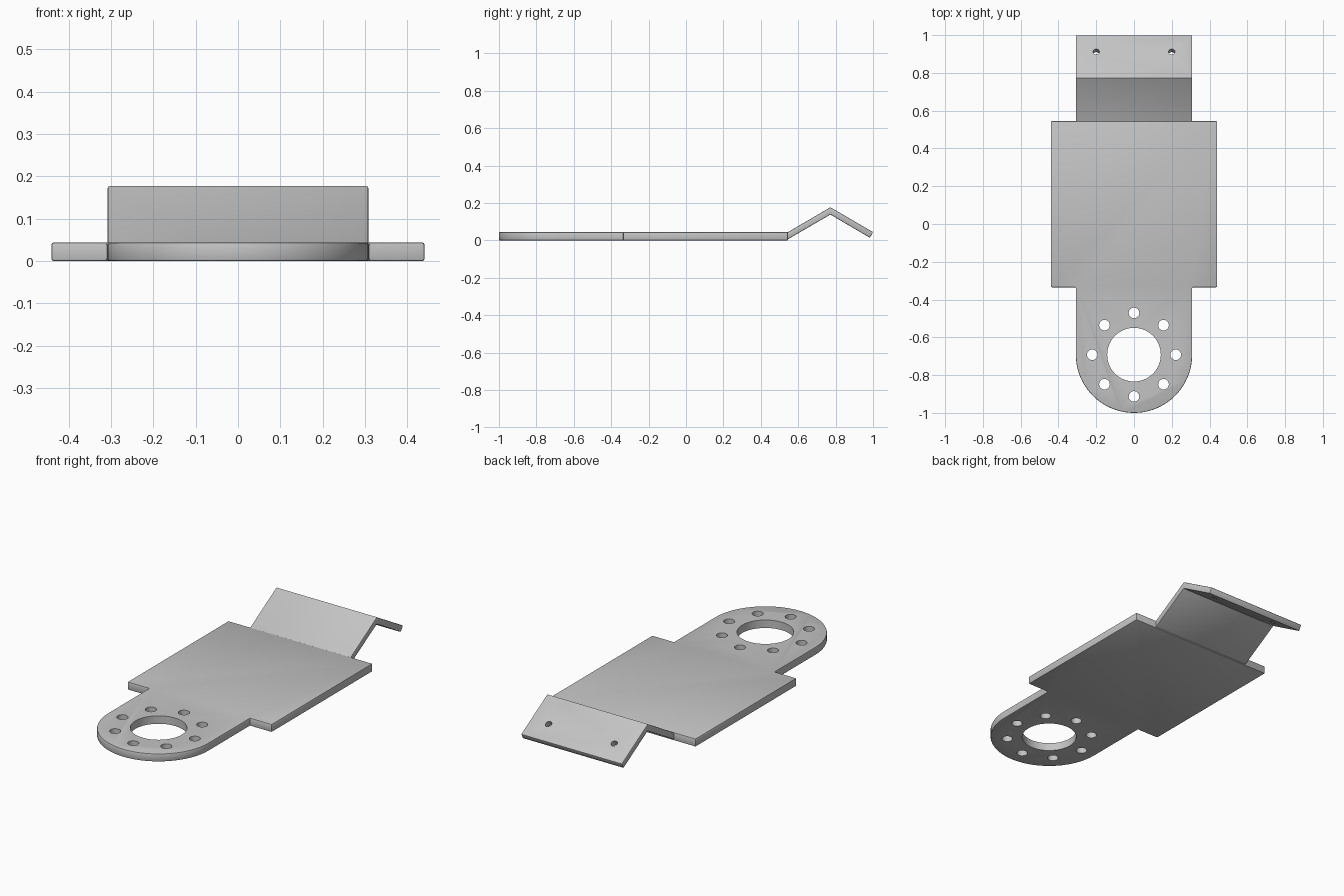
import bpy, bmesh
from math import cos, sin, pi, radians
from mathutils import Matrix, Vector

if "Cube" in bpy.data.objects:
    bpy.data.objects.remove(bpy.data.objects["Cube"])

THICK = 0.044        # plate thickness
NARROW = 0.308       # half width of the rounded tab and the bent flap
WIDE = 0.44          # half width of the middle plate
HUB_Y = -0.692       # centre of the rounded tab

metal = bpy.data.materials.new("plain_grey_metal")
metal.use_nodes = True
grey = (0.55, 0.55, 0.55, 1)
metal.diffuse_color = grey
metal.node_tree.nodes["Principled BSDF"].inputs["Base Color"].default_value = grey


def add_object(name, bm):
    bmesh.ops.recalc_face_normals(bm, faces=bm.faces)
    mesh = bpy.data.meshes.new(name)
    bm.to_mesh(mesh)
    bm.free()
    mesh.materials.append(metal)
    obj = bpy.data.objects.new(name, mesh)
    bpy.context.collection.objects.link(obj)
    return obj


def extrude_outline(name, points, direction):
    bm = bmesh.new()
    face = bm.faces.new([bm.verts.new(p) for p in points])
    moved = bmesh.ops.extrude_face_region(bm, geom=[face])["geom"]
    verts = [v for v in moved if isinstance(v, bmesh.types.BMVert)]
    bmesh.ops.translate(bm, verts=verts, vec=Vector(direction))
    # the starting face stays as the underside cap
    if not face.is_valid:
        bmesh.ops.holes_fill(bm, edges=bm.edges)
    return add_object(name, bm)


def drill(obj, holes, tilt=0):
    """Soften the outer edges, then cut round holes given as (centre, radius)."""
    bm = bmesh.new()
    for centre, radius in holes:
        place = Matrix.Translation(centre) @ Matrix.Rotation(tilt, 4, 'X')
        bmesh.ops.create_cone(bm, cap_ends=True, segments=40, radius1=radius,
                              radius2=radius, depth=0.12, matrix=place)
    cutter = add_object(obj.name + "_drill", bm)
    cutter.hide_render = True

    bevel = obj.modifiers.new("soft_edges", 'BEVEL')
    bevel.width = 0.005
    bevel.segments = 2
    bevel.limit_method = 'ANGLE'
    bevel.angle_limit = radians(65)
    cut = obj.modifiers.new("holes", 'BOOLEAN')
    cut.operation = 'DIFFERENCE'
    cut.solver = 'EXACT'
    cut.object = cutter

    bpy.ops.object.select_all(action='DESELECT')
    obj.select_set(True)
    bpy.context.view_layer.objects.active = obj
    for name in [m.name for m in obj.modifiers]:
        bpy.ops.object.modifier_apply(modifier=name)
    bpy.data.objects.remove(cutter)
    bpy.ops.object.shade_smooth_by_angle(angle=radians(30))


# Flat plate with a rounded tab at the front
steps = 40
arc = [(NARROW * cos(pi + pi * i / steps), HUB_Y + NARROW * sin(pi + pi * i / steps), 0)
       for i in range(steps + 1)]
front, back = -0.335, 0.545
outline = arc + [(NARROW, front, 0), (WIDE, front, 0), (WIDE, back, 0),
                 (-WIDE, back, 0), (-WIDE, front, 0), (-NARROW, front, 0)]
plate = extrude_outline("mounting_plate", outline, (0, 0, THICK))

# Large centre hole and a ring of bolt holes
holes = [((0, HUB_Y, 0), 0.142)]
for i in range(8):
    a = i * pi / 4
    holes.append(((0.221 * cos(a), HUB_Y + 0.221 * sin(a), 0), 0.028))
drill(plate, holes)

# Bent flap: rises from the plate, then folds back down
profile = [(0.52, 0.038), (0.545, 0.044), (0.772, 0.177), (1.0, 0.044),
           (0.983, 0.014), (0.772, 0.138), (0.54, 0.003), (0.52, 0.003)]
flap = extrude_outline("bent_flap", [(-NARROW, y, z) for y, z in profile],
                       (2 * NARROW, 0, 0))

# Two screw holes square to the falling side of the flap
drill(flap, [((x, 0.905, 0.083), 0.017) for x in (-0.2, 0.2)], tilt=radians(-30))
